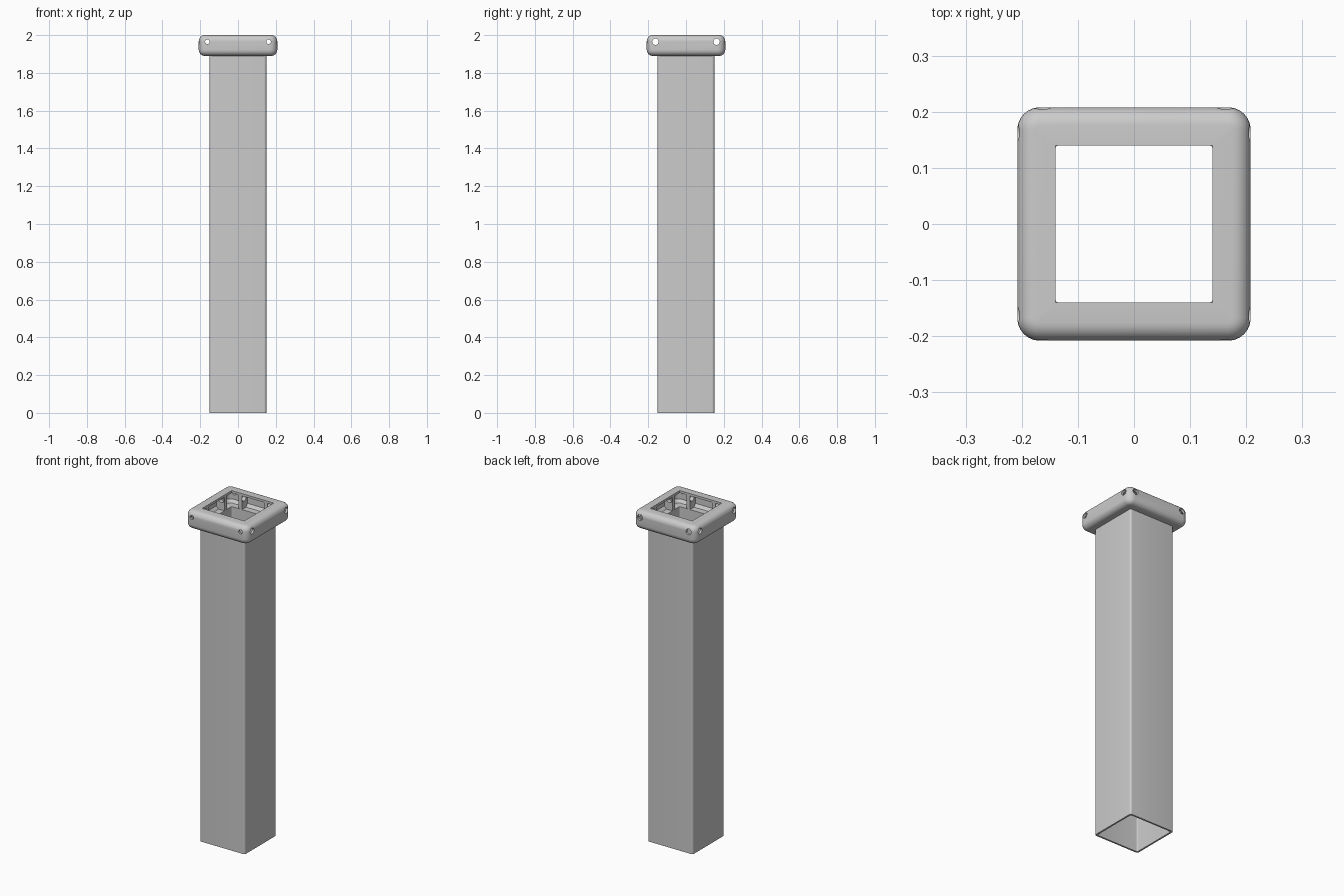
import bpy, bmesh
from math import sin, cos, pi
from mathutils import Matrix, Vector

if "Cube" in bpy.data.objects:
    bpy.data.objects.remove(bpy.data.objects["Cube"])

HOLE_AT, HOLE_Z = 0.162, 1.965


def add_object(name, bm):
    bmesh.ops.recalc_face_normals(bm, faces=bm.faces)
    me = bpy.data.meshes.new(name)
    bm.to_mesh(me)
    bm.free()
    ob = bpy.data.objects.new(name, me)
    bpy.context.collection.objects.link(ob)
    return ob


def rounded_square(h, r, z, seg=6):
    pts = []
    for k, (sx, sy) in enumerate([(1, 1), (-1, 1), (-1, -1), (1, -1)]):
        for i in range(seg + 1):
            a = (k + i / seg) * pi / 2
            pts.append((sx * (h - r) + r * cos(a), sy * (h - r) + r * sin(a), z))
    return pts


def square_ring(name, profile):
    """Sweep a closed (half width, corner radius, z) profile round a square."""
    bm = bmesh.new()
    loops = [[bm.verts.new(p) for p in rounded_square(*s)] for s in profile]
    for j, a in enumerate(loops):
        b = loops[(j + 1) % len(loops)]
        n = len(a)
        for i in range(n):
            bm.faces.new((a[i], a[(i + 1) % n], b[(i + 1) % n], b[i]))
    return add_object(name, bm)


def rod(bm, centre, axis, r, length):
    rot = Vector((0, 0, 1)).rotation_difference(Vector(axis)).to_matrix().to_4x4()
    bmesh.ops.create_cone(bm, cap_ends=True, segments=24, radius1=r, radius2=r,
                          depth=length, matrix=Matrix.Translation(centre) @ rot)


def cut(ob, bm):
    cutter = add_object("hole_cutter", bm)
    cutter.hide_render = True
    mod = ob.modifiers.new("holes", 'BOOLEAN')
    mod.operation, mod.solver, mod.object = 'DIFFERENCE', 'EXACT', cutter
    bpy.context.view_layer.objects.active = ob
    bpy.ops.object.modifier_apply(modifier=mod.name)
    bpy.data.objects.remove(cutter)


# Square tube post
post = square_ring("post_tube", [(0.15, 0.012, 0), (0.15, 0.012, 1.904),
                                 (0.14, 0.006, 1.904), (0.14, 0.006, 0)])

# Hollow collar with rounded outer edges, open towards the inside
R, W = 0.032, 0.208
outer = []
for zc, start in ((1.89 + R, -pi / 2), (2.0 - R, 0)):
    for i in range(7):
        a = start + i / 6 * pi / 2
        h = W - R + R * cos(a)
        outer.append((h, max(0.006, h - 0.168), zc + R * sin(a)))
inner = [(0.14, 0.001, 2.0), (0.14, 0.001, 1.986), (0.18, 0.012, 1.986),
         (0.195, 0.027, 1.970), (0.195, 0.027, 1.920), (0.18, 0.012, 1.903),
         (0.145, 0.003, 1.903), (0.145, 0.003, 1.89)]
collar = square_ring("collar", outer + inner)

# Bolt holes through the collar walls, smaller at the front
bm = bmesh.new()
for s in (-1, 1):
    rod(bm, (s * HOLE_AT, -0.21, HOLE_Z), (0, 1, 0), 0.012, 0.06)
    rod(bm, (s * HOLE_AT, 0.21, HOLE_Z), (0, 1, 0), 0.017, 0.06)
    for t in (-1, 1):
        rod(bm, (t * 0.21, s * HOLE_AT, HOLE_Z), (1, 0, 0), 0.017, 0.06)
cut(collar, bm)

# Drilled ribs inside the collar, two per side
ribs = bmesh.new()
holes = bmesh.new()
for s in (-1, 1):
    for t in (-1, 1):
        for pos, size in (((t * 0.085, s * 0.169, 1.945), (0.024, 0.056, 0.088)),
                          ((s * 0.169, t * 0.085, 1.945), (0.056, 0.024, 0.088))):
            bmesh.ops.create_cube(ribs, size=1, matrix=Matrix.Translation(pos)
                                  @ Matrix.Diagonal((*size, 1)))
    rod(holes, (0, s * HOLE_AT, HOLE_Z), (1, 0, 0), 0.018, 0.24)
    rod(holes, (s * HOLE_AT, 0, HOLE_Z), (0, 1, 0), 0.018, 0.24)
rib_ob = add_object("collar_ribs", ribs)
cut(rib_ob, holes)

# Smooth the rounded edges, keep hard edges sharp
bpy.ops.object.select_all(action='DESELECT')
for ob in (post, collar, rib_ob):
    ob.select_set(True)
bpy.context.view_layer.objects.active = collar
bpy.ops.object.shade_smooth_by_angle(angle=pi / 6)
